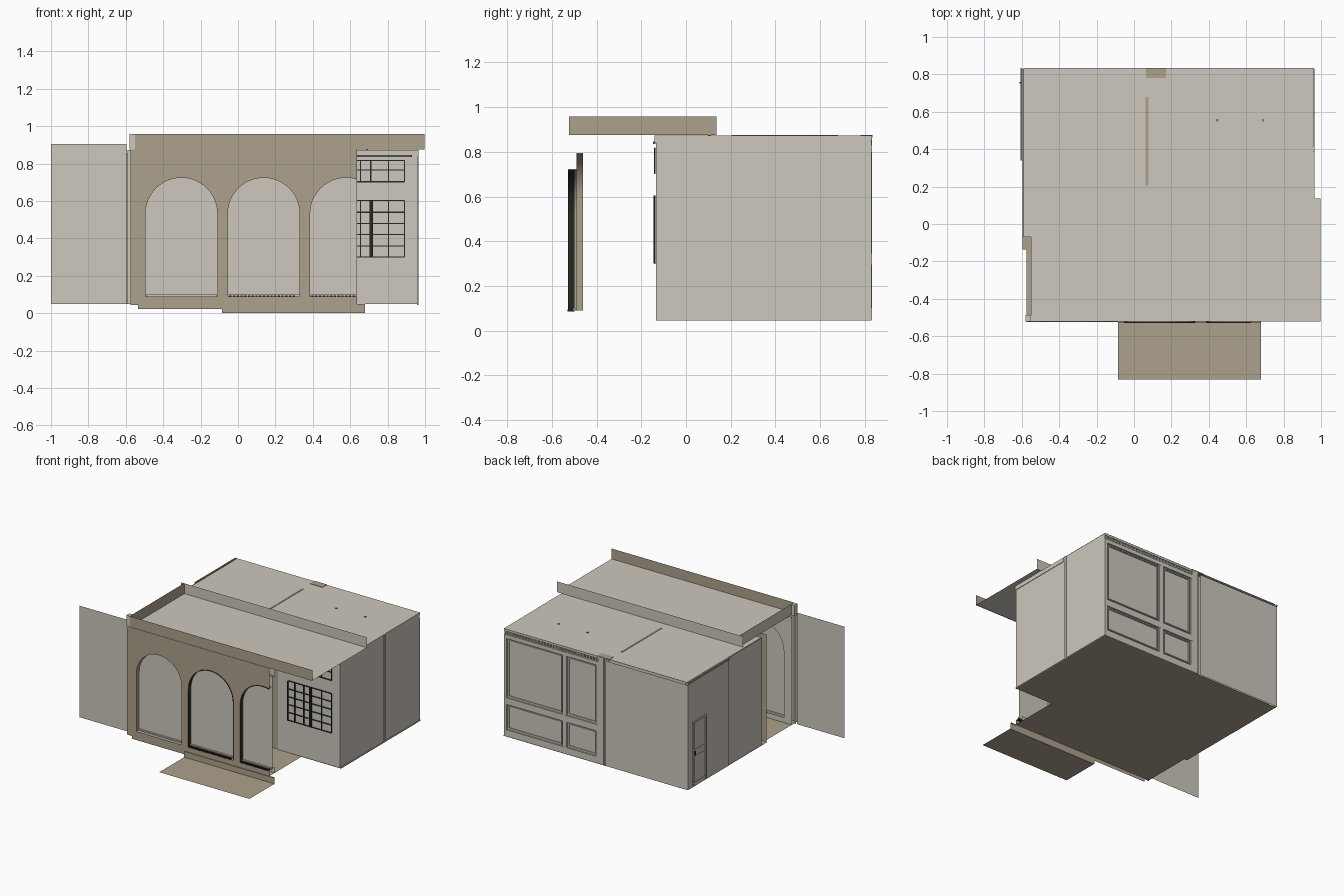
import bpy, bmesh, math

if "Cube" in bpy.data.objects:
    bpy.data.objects.remove(bpy.data.objects["Cube"])


def mat(name, rgb):
    m = bpy.data.materials.new(name)
    m.diffuse_color = (*rgb, 1)
    m.use_nodes = True
    m.node_tree.nodes["Principled BSDF"].inputs["Base Color"].default_value = m.diffuse_color
    return m


PLASTER = mat("pale plaster", (0.61, 0.58, 0.51))
TAN = mat("tan stone", (0.42, 0.355, 0.265))
DARK = mat("dark iron", (0.02, 0.02, 0.019))
GREY = mat("grey metal", (0.2, 0.195, 0.18))


def mesh(name, polys, m):
    """Object made of separate polygons, welded together."""
    bm = bmesh.new()
    for p in polys:
        bm.faces.new([bm.verts.new(v) for v in p])
    bmesh.ops.remove_doubles(bm, verts=bm.verts, dist=1e-5)
    me = bpy.data.meshes.new(name)
    bm.to_mesh(me)
    bm.free()
    me.materials.append(m)
    ob = bpy.data.objects.new(name, me)
    bpy.context.collection.objects.link(ob)
    return ob


def rect_x(x, y0, y1, z0, z1):
    return [(x, y0, z0), (x, y1, z0), (x, y1, z1), (x, y0, z1)]


def rect_y(y, x0, x1, z0, z1):
    return [(x0, y, z0), (x1, y, z0), (x1, y, z1), (x0, y, z1)]


def rect_z(z, x0, x1, y0, y1):
    return [(x0, y0, z), (x1, y0, z), (x1, y1, z), (x0, y1, z)]


def box_polys(x0, x1, y0, y1, z0, z1):
    return [rect_x(x1, y0, y1, z0, z1), rect_x(x0, y0, y1, z0, z1)[::-1],
            rect_y(y0, x0, x1, z0, z1), rect_y(y1, x0, x1, z0, z1)[::-1],
            rect_z(z1, x0, x1, y0, y1), rect_z(z0, x0, x1, y0, y1)[::-1]]


def boxes(name, dims, m):
    return mesh(name, [f for d in dims for f in box_polys(*d)], m)


# Arcade: three arched bays, the last cut off by the open end
X0, X1, BASE, TOP = -0.575, 0.635, 0.09, 0.875
CENTRES = [-0.3025, 0.1375, 0.5775]


def arch(cx, r, spring, n=24):
    """Left jamb, round head and right jamb as x, z points, stopped at the open end."""
    pts = [(cx - r, BASE)]
    for i in range(n + 1):
        a = math.pi * (1 - i / n)
        pts.append((cx + r * math.cos(a), spring + r * math.sin(a)))
    pts.append((cx + r, BASE))
    return [p for p in pts if p[0] <= X1]


def arcade_sheet(name, y, r, spring, bottom, m):
    polys, x = [rect_y(y, X0, X1, bottom, BASE)], X0
    for cx in CENTRES:
        polys.append(rect_y(y, x, cx - r, BASE, TOP))
        pts = [p for p in arch(cx, r, spring) if p[1] > BASE]
        if cx + r > X1:
            pts.append((X1, pts[-1][1]))
        for (xa, za), (xb, zb) in zip(pts, pts[1:]):
            polys.append([(xa, y, za), (xb, y, zb), (xb, y, TOP), (xa, y, TOP)])
        x = min(cx + r, X1)
    if x < X1:
        polys.append(rect_y(y, x, X1, BASE, TOP))
    return mesh(name, polys, m)


def reveal(name, cx, r, spring, y0, y1, m):
    pts = arch(cx, r, spring)
    ob = mesh(name, [[(a, y0, b), (c, y0, d), (c, y1, d), (a, y1, b)]
                     for (a, b), (c, d) in zip(pts, pts[1:])], m)
    for p in ob.data.polygons:
        p.use_smooth = len(p.vertices) == 4 and abs(p.normal.z) > 0.01
    return ob


arcade_sheet("arcade_front", -0.525, 0.192, 0.532, 0.045, TAN)
arcade_sheet("arcade_inner_wall", -0.46, 0.205, 0.59, 0.05, PLASTER)
for i, cx in enumerate(CENTRES):
    right = min(cx + 0.205, X1)
    reveal(f"arch_reveal_{i}", cx, 0.192, 0.532, -0.525, -0.49, TAN)
    reveal(f"inner_arch_reveal_{i}", cx, 0.205, 0.59, -0.49, -0.46, TAN)
    mesh(f"arch_infill_{i}", [rect_y(-0.49, cx - 0.205, right, BASE, 0.8)], PLASTER)
    if i:
        reveal(f"arch_iron_frame_{i}", cx, 0.189, 0.531, -0.529, -0.5, DARK)
        boxes(f"arch_threshold_{i}",
              [(x, x + 0.012, -0.53, -0.5, 0.086, 0.095) for x in
               [cx - 0.185 + 0.02 * k for k in range(18)] if x + 0.012 < X1], DARK)
boxes("arch_sills", [(cx - 0.19, min(cx + 0.19, X1), -0.505, -0.492, 0.09, 0.1)
                     for cx in CENTRES], PLASTER)

# Plinth, entrance step and ground apron
mesh("plinth", [rect_y(-0.522, -0.535, X1, 0.022, 0.05)], TAN)
mesh("entrance_step", [rect_y(-0.53, -0.085, 0.68, 0.0, 0.048),
                       rect_z(0.048, -0.085, 0.68, -0.53, -0.52)], TAN)
mesh("ground_apron", [rect_z(0.004, -0.085, 0.68, -0.832, -0.53)], TAN)

# Floors
mesh("porch_floor", [rect_z(0.05, X0, X1, -0.525, -0.135)], TAN)
mesh("room_floor", [rect_z(0.047, -0.595, 0.96, -0.135, 0.83)], TAN)

# Free side panel at the left
mesh("side_panel", [rect_y(-0.49, -1.0, -0.597, 0.05, 0.905)], PLASTER)
mesh("side_panel_edge", [rect_y(-0.487, -0.59, -0.575, 0.05, 0.872)], PLASTER)

# Roofs and parapets
mesh("porch_roof", [rect_z(0.878, -0.55, 0.997, -0.522, 0.137)], PLASTER)
mesh("room_roof", [rect_z(0.872, -0.59, 0.962, -0.07, 0.833)], PLASTER)
mesh("front_parapet", [rect_y(-0.523, -0.55, 0.997, 0.875, 0.957)], TAN)
mesh("back_parapet", [rect_y(0.137, -0.58, 0.997, 0.875, 0.957)], PLASTER)
mesh("left_parapet_inside", [rect_x(-0.55, -0.523, 0.137, 0.875, 0.957)], TAN)
mesh("left_parapet_outside", [rect_x(-0.553, -0.523, 0.137, 0.875, 0.957)], PLASTER)
boxes("parapet_return", [(-0.58, -0.55, -0.522, -0.487, 0.875, 0.957)], PLASTER)
boxes("roof_slot", [(0.062, 0.078, 0.205, 0.68, 0.868, 0.875)], TAN)
boxes("roof_studs", [(x - 0.006, x + 0.006, y - 0.006, y + 0.006, 0.87, 0.876)
                     for x in (0.445, 0.69) for y in (0.105, 0.555)], GREY)
boxes("roof_corner_cap", [(0.065, 0.17, 0.78, 0.834, 0.865, 0.875)], TAN)

# Room walls
mesh("right_wall", [rect_x(0.96, -0.135, 0.83, 0.05, 0.872)], PLASTER)
mesh("front_wall", [rect_y(-0.135, 0.435, 0.96, 0.05, 0.872)], PLASTER)
mesh("porch_back_wall", [rect_y(-0.13, -0.59, 0.435, 0.05, 0.872)], TAN)
mesh("left_wall", [rect_x(-0.594, -0.07, 0.34, 0.05, 0.872),
                   rect_x(-0.6, 0.34, 0.833, 0.05, 0.872)], PLASTER)
boxes("right_cornice", [(0.958, 0.964, -0.14, 0.385, 0.84, 0.872)], PLASTER)
boxes("right_pilaster", [(0.958, 0.966, 0.392, 0.412, 0.05, 0.872)], PLASTER)
boxes("right_base_trim", [(0.958, 0.966, -0.135, 0.83, 0.045, 0.052)], PLASTER)

# Left door with frame and handle
boxes("door_frame", [(-0.608, -0.598, 0.765, 0.778, 0.06, 0.55),
                     (-0.608, -0.598, 0.615, 0.628, 0.06, 0.55),
                     (-0.608, -0.598, 0.615, 0.778, 0.54, 0.553)], PLASTER)
boxes("door_rails", [(-0.605, -0.598, 0.628, 0.765, z, z + 0.012)
                     for z in (0.07, 0.27, 0.32)], PLASTER)
boxes("door_handle", [(-0.612, -0.6, 0.75, 0.76, 0.29, 0.32)], DARK)
boxes("left_wall_top_trim", [(-0.607, -0.598, 0.34, 0.833, 0.862, 0.873)], TAN)


# Front windows: iron grids below, transom above
def grid(name, xs, zs, w=0.006):
    d = [(x - w / 2, x + w / 2, -0.143, -0.136, zs[0], zs[-1]) for x in xs]
    d += [(xs[0], xs[-1], -0.142, -0.136, z - w / 2, z + w / 2) for z in zs]
    boxes(name, d, DARK)


COLS = [0.52, 0.578, 0.655, 0.71, 0.805, 0.89]
grid("window_grid", COLS, [0.3, 0.36, 0.42, 0.48, 0.54, 0.602])
grid("transom_grid", COLS, [0.703, 0.765, 0.817])
boxes("window_mullion", [(0.703, 0.722, -0.146, -0.136, 0.3, 0.605)], DARK)
boxes("curtain_rail", [(0.49, 0.93, -0.147, -0.136, 0.834, 0.846)], GREY)

# Back wall: plain half and panelled half
mesh("plain_back_panel", [rect_y(0.835, -0.6, 0.1, 0.05, 0.855)], PLASTER)
mesh("back_panel_inner", [rect_y(0.8, -0.555, 0.1, 0.05, 0.87)], PLASTER)
mesh("panelled_back_wall", [rect_y(0.82, 0.1, 0.96, 0.05, 0.872)], PLASTER)
boxes("back_pillar", [(0.115, 0.165, 0.81, 0.833, 0.05, 0.872)], PLASTER)
boxes("back_rails", [(0.165, 0.96, 0.81, 0.832, a, b) for a, b in
                     ((0.05, 0.1), (0.295, 0.345), (0.8, 0.83), (0.855, 0.872))], PLASTER)
boxes("back_stiles", [(a, b, 0.81, 0.831, 0.05, 0.83) for a, b in
                      ((0.165, 0.18), (0.43, 0.465), (0.94, 0.96))], PLASTER)
boxes("back_dentils", [(0.18 + 0.026 * k, 0.193 + 0.026 * k, 0.818, 0.831, 0.832, 0.853)
                       for k in range(30)], PLASTER)

# Raised mouldings inside each back panel
mould = []
for xa, xb in ((0.19, 0.42), (0.475, 0.93)):
    for za, zb in ((0.11, 0.285), (0.355, 0.79)):
        t = 0.008
        mould += [(xa, xb, 0.819, 0.827, za, za + t), (xa, xb, 0.819, 0.827, zb - t, zb),
                  (xa, xa + t, 0.819, 0.827, za, zb), (xb - t, xb, 0.819, 0.827, za, zb)]
boxes("back_mouldings", mould, PLASTER)
